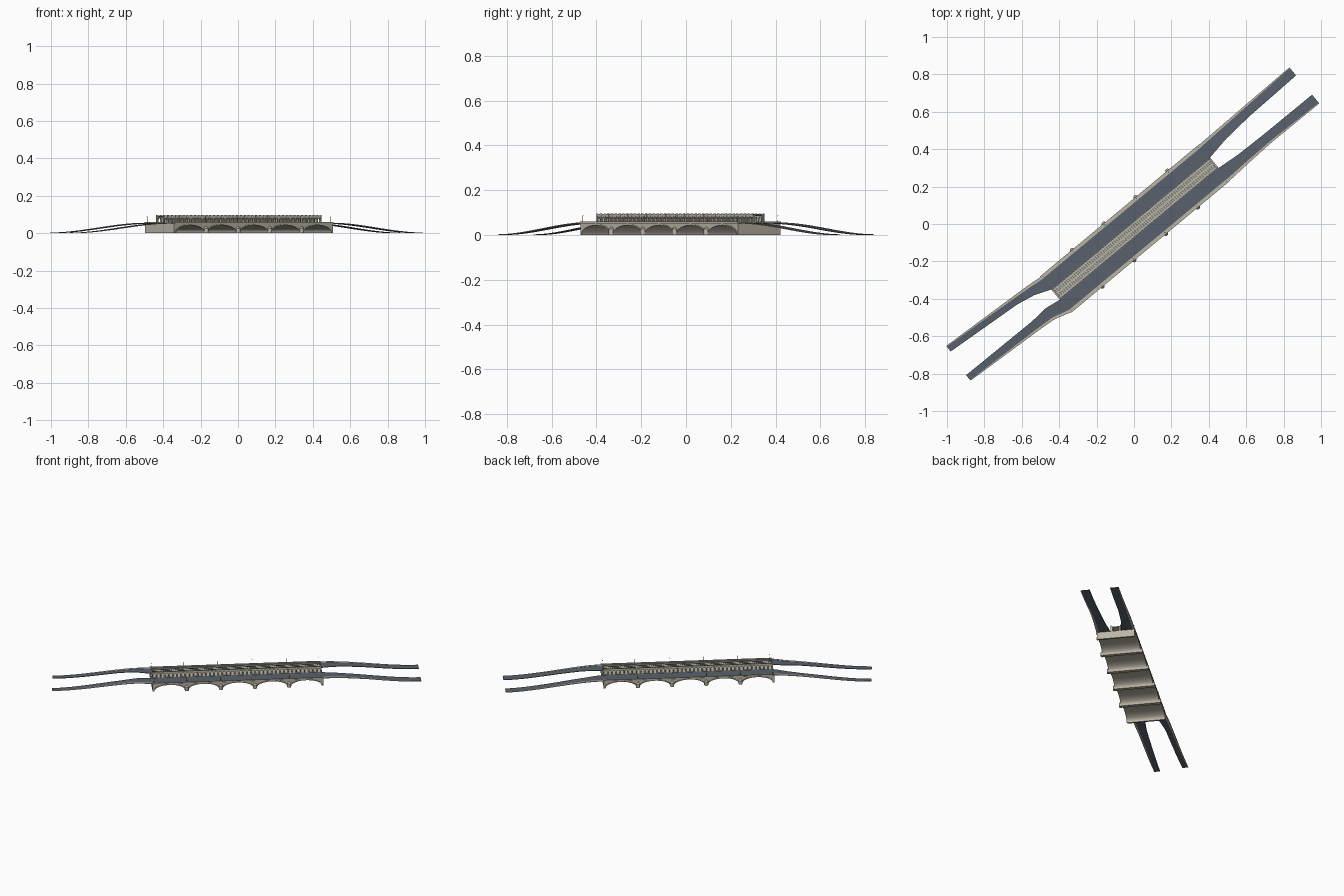
import bpy, bmesh, math
from mathutils import Matrix

if "Cube" in bpy.data.objects:
    bpy.data.objects.remove(bpy.data.objects["Cube"])

ANGLE = math.radians(39.7)
PLACE = Matrix.Translation((0.005, -0.025, 0)) @ Matrix.Rotation(ANGLE, 4, 'Z')
HALF_L, HALF_W, BAYS = 0.552, 0.126, 5
PITCH = 2 * HALF_L / BAYS


def material(name, rgb):
    m = bpy.data.materials.new(name)
    m.diffuse_color = (*rgb, 1)
    m.use_nodes = True
    m.node_tree.nodes["Principled BSDF"].inputs["Base Color"].default_value = m.diffuse_color
    return m


STONE = material("stone", (0.50, 0.46, 0.38))
ASPHALT = material("asphalt", (0.10, 0.12, 0.15))
METAL = material("dark_metal", (0.12, 0.15, 0.15))


def finish(name, bm, mat, smooth=False):
    bmesh.ops.recalc_face_normals(bm, faces=bm.faces)
    me = bpy.data.meshes.new(name)
    bm.to_mesh(me)
    bm.free()
    me.materials.append(mat)
    ob = bpy.data.objects.new(name, me)
    bpy.context.collection.objects.link(ob)
    ob.matrix_world = PLACE
    if smooth:
        bpy.context.view_layer.objects.active = ob
        ob.select_set(True)
        bpy.ops.object.shade_smooth_by_angle(angle=math.radians(35))
        ob.select_set(False)
    return ob


def box(bm, u0, u1, v0, v1, z0, z1):
    m = Matrix.Translation(((u0 + u1) / 2, (v0 + v1) / 2, (z0 + z1) / 2))
    m = m @ Matrix.Diagonal((u1 - u0, v1 - v0, z1 - z0, 1))
    bmesh.ops.create_cube(bm, size=1, matrix=m)


def cone(bm, u, v, z0, z1, r0, r1, n=12):
    bmesh.ops.create_cone(bm, cap_ends=True, segments=n, radius1=r0, radius2=r1, depth=z1 - z0,
                          matrix=Matrix.Translation((u, v, (z0 + z1) / 2)))


def loft(bm, rings, caps=True):
    vs = [[bm.verts.new(p) for p in r] for r in rings]
    n = len(rings[0])
    for a, b in zip(vs, vs[1:]):
        for i in range(n):
            j = (i + 1) % n
            bm.faces.new((a[i], a[j], b[j], b[i]))
    if caps:
        bm.faces.new(vs[0])
        bm.faces.new(vs[-1])


def arcade(bm, count, length, half_open, spring, rise, z0, z1, v0, v1, steps):
    """Wall of arches: columns of quads above the curve, extruded from v0 to v1."""
    pitch = length / count
    pts = []
    for k in range(count):
        c = -length / 2 + (k + 0.5) * pitch
        pts += [(c - pitch / 2, z0), (c - half_open, z0)]
        for i in range(steps + 1):
            t = math.pi * (1 - i / steps)
            pts.append((c + half_open * math.cos(t), spring + rise * math.sin(t)))
        pts += [(c + half_open, z0), (c + pitch / 2, z0)]
    loft(bm, [[(u, v0, z), (u, v1, z), (u, v1, z1), (u, v0, z1)] for u, z in pts])
    bmesh.ops.remove_doubles(bm, verts=bm.verts, dist=1e-6)


# Main body with five barrel vaults
bm = bmesh.new()
arcade(bm, BAYS, 2 * HALF_L, 0.098, 0.004, 0.039, 0, 0.051, -HALF_W + .003, HALF_W - .003, 24)
finish("arched_body", bm, STONE, True)

# Projecting arch face rings and cornice
bm = bmesh.new()
for s in (-1, 1):
    box(bm, -HALF_L, HALF_L, *sorted((s * .120, s * .128)), 0.048, 0.053)
    for k in range(BAYS):
        c = -HALF_L + (k + .5) * PITCH
        rings = []
        for i in range(25):
            t = math.pi * i / 24
            a, b = (c + .098 * math.cos(t), .004 + .039 * math.sin(t)), (c + .104 * math.cos(t), .004 + .044 * math.sin(t))
            rings.append([(a[0], s * .122, a[1]), (a[0], s * .126, a[1]),
                          (b[0], s * .126, b[1]), (b[0], s * .122, b[1])])
        loft(bm, rings)
finish("cornice_and_arch_rings", bm, STONE)

# Rounded pier cutwaters with caps
bm = bmesh.new()
for k in range(1, BAYS):
    u = -HALF_L + k * PITCH
    for v in (-.125, .125):
        cone(bm, u, v, 0, .026, .013, .013, 20)
        cone(bm, u, v, .026, .036, .013, .002, 20)
finish("pier_cutwaters", bm, STONE, True)

# Road surfaces, footways and parapets on the deck
road, stone = bmesh.new(), bmesh.new()
for s in (-1, 1):
    box(road, -HALF_L, HALF_L, *sorted((s * .032, s * .110)), .050, .054)
    box(stone, -HALF_L, HALF_L, *sorted((s * .109, s * .125)), .050, .0555)
    box(stone, -HALF_L, HALF_L, *sorted((s * .122, s * .126)), .053, .060)
finish("deck_roads", road, ASPHALT)
finish("footways_and_parapets", stone, STONE)


# Curved approach ramps: stations are (u, outer v, inner v)
def ramp(name, st):
    road, kerb = [], []
    u0, u1, n = st[0][0], st[-1][0], 28
    for i in range(n + 1):
        u = u0 + (u1 - u0) * i / n
        for a, b in zip(st, st[1:]):
            if abs(u - u0) <= abs(b[0] - u0) + 1e-9:
                f = (u - a[0]) / (b[0] - a[0])
                vo, vi = a[1] + (b[1] - a[1]) * f, a[2] + (b[2] - a[2]) * f
                break
        t = i / n
        z = .051 * (1 - t * t * (3 - 2 * t))
        d = (.016 - .012 * t) * (1 if vi > vo else -1)
        road.append([(u, vo + d, z), (u, vi, z), (u, vi, z + .003), (u, vo + d, z + .003)])
        h = .0045 - .001 * t
        kerb.append([(u, vo, z), (u, vo + d, z), (u, vo + d, z + h), (u, vo, z + h)])
    for nm, rings, mat in ((name + "_road", road, ASPHALT), (name + "_footway", kerb, STONE)):
        bm = bmesh.new()
        loft(bm, rings)
        finish(nm, bm, mat, True)


L = HALF_L
ramp("north_east_ramp", [(L, .126, .036), (.68, .128, .058), (.85, .131, .071), (1.186, .136, .08)])
ramp("south_east_ramp", [(L, -.126, -.036), (.68, -.119, -.048), (.85, -.112, -.052), (1.186, -.114, -.054)])
ramp("north_west_ramp", [(-L, .124, .036), (-.64, .132, .07), (-.74, .138, .090), (-1.177, .162, .124)])
ramp("south_west_ramp", [(-L, -.124, -.036), (-.64, -.098, -.022), (-.74, -.090, -.030), (-1.195, -.064, -.026)])

# Central viaduct: plinth, two rows of small arches, upper deck
VL, N = 1.09, 41
for s, nm in ((-1, "south"), (1, "north")):
    bm = bmesh.new()
    arcade(bm, N, VL, .0095, .070, .0095, .052, .086, *sorted((s * .020, s * .029)), 8)
    finish(nm + "_viaduct_arcade", bm, STONE, True)
bm = bmesh.new()
box(bm, -VL / 2, VL / 2, -.033, .033, .050, .0555)
box(bm, -VL / 2, VL / 2, -.031, .031, .084, .088)
for s in (-1, 1):
    box(bm, -VL / 2, VL / 2, *sorted((s * .029, s * .032)), .086, .0945)
    for k in range(N + 1):
        u = -VL / 2 + k * VL / N
        box(bm, u - .003, u + .003, *sorted((s * .028, s * .0325)), .054, .096)
finish("viaduct_deck_and_pilasters", bm, STONE)

# Track on the viaduct
bm = bmesh.new()
for k in range(82):
    u = -VL / 2 + (k + .5) * VL / 82
    for v in (-.013, .013):
        box(bm, u - .002, u + .002, v - .009, v + .009, .087, .0892)
finish("track_sleepers", bm, METAL)
bm = bmesh.new()
for v in (-.018, -.008, .008, .018):
    box(bm, -VL / 2, VL / 2, v - .0006, v + .0006, .089, .0905)
finish("track_rails", bm, METAL)

# Lamp posts above the piers
bm = bmesh.new()
for k in range(BAYS + 1):
    u = max(-.54, min(.54, -HALF_L + k * PITCH))
    for v in (-.118, .118):
        cone(bm, u, v, .054, .084, .0011, .0007, 6)
        cone(bm, u, v, .083, .088, .0012, .0026, 6)
finish("lamp_posts", bm, METAL)
